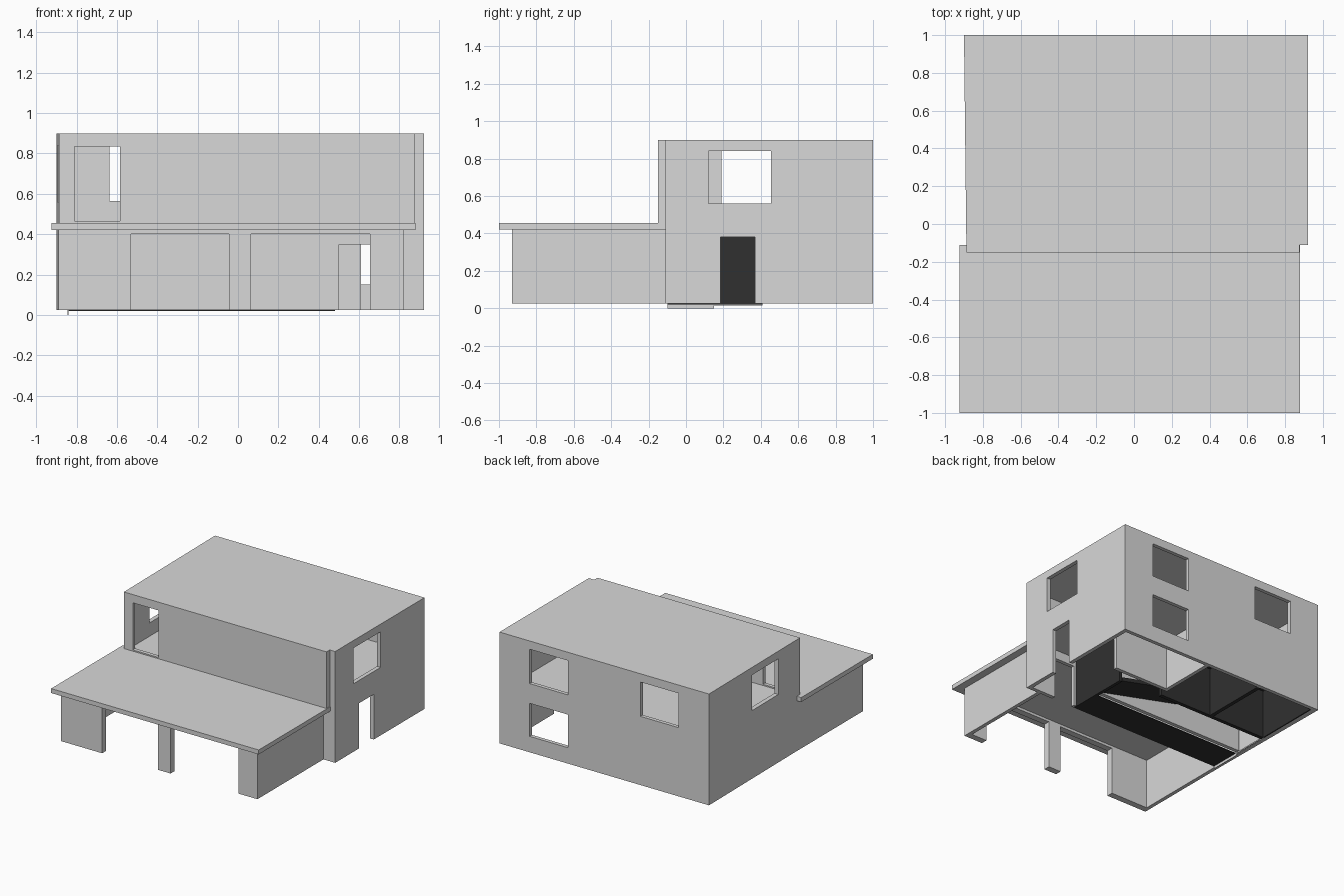
import bpy, bmesh

if "Cube" in bpy.data.objects:
    bpy.data.objects.remove(bpy.data.objects["Cube"])


def material(name, v):
    m = bpy.data.materials.new(name)
    m.diffuse_color = (v, v, v, 1)
    m.use_nodes = True
    m.node_tree.nodes["Principled BSDF"].inputs["Base Color"].default_value = m.diffuse_color
    return m


GREY = material("plaster grey", 0.69)
DARK = material("dark interior", 0.03)


def prism(name, outline, z0, z1, mat=GREY):
    """Vertical prism from a plan outline."""
    bm = bmesh.new()
    face = bm.faces.new([bm.verts.new((x, y, z0)) for x, y in outline])
    ext = bmesh.ops.extrude_face_region(bm, geom=[face])
    for v in ext["geom"]:
        if isinstance(v, bmesh.types.BMVert):
            v.co.z = z1
    bmesh.ops.recalc_face_normals(bm, faces=bm.faces)
    me = bpy.data.meshes.new(name)
    bm.to_mesh(me)
    bm.free()
    me.materials.append(mat)
    ob = bpy.data.objects.new(name, me)
    bpy.context.collection.objects.link(ob)
    return ob


def box(name, x0, x1, y0, y1, z0, z1, mat=GREY):
    return prism(name, [(x0, y0), (x1, y0), (x1, y1), (x0, y1)], z0, z1, mat)


def cut(ob, cutters):
    """Subtract the cutters, bake the result and remove them."""
    for c in cutters:
        c.hide_render = True
        m = ob.modifiers.new("cut", 'BOOLEAN')
        m.operation, m.solver, m.object = 'DIFFERENCE', 'EXACT', c
    dg = bpy.context.evaluated_depsgraph_get()
    me = bpy.data.meshes.new_from_object(ob.evaluated_get(dg))
    ob.modifiers.clear()
    ob.data = me
    for c in cutters:
        bpy.data.objects.remove(c)


# Ground storey: open below, ceiling on top
ground = prism("ground_storey", [(-.9, 1), (.922, 1), (.922, -.11), (-.88745, -.11)], .025, .455)
cut(ground, [
    box("void", -.86, .89, -.08, .97, -.1, .42),
    box("front_door", .5, .68, -.2, 0, -.1, .35),
    box("side_door", .8, 1, .185, .37, -.1, .38),
    box("back_window", .325, .66, .9, 1.1, .15, .41),
])

# Upper storey with flat roof and the projecting front
upper = prism("upper_storey", [(-.9, 1), (.922, 1), (.922, -.11), (.875, -.11),
                               (.875, -.15), (-.887, -.15)], .455, .9)
cut(upper, [
    prism("void", [(-.86, .97), (.89, .97), (.89, -.08), (.84, -.08),
                   (.84, -.12), (-.855, -.12)], .3, .865),
    box("balcony_door", -.81, -.585, -.3, -.05, .465, .835),
    box("side_window_right", .8, 1, .12, .455, .56, .84),
    box("side_window_left", -1, -.8, .125, .455, .56, .84),
    box("back_window_right", .325, .66, .9, 1.1, .565, .835),
    box("back_window_left", -.637, -.305, .9, 1.1, .565, .835),
])

# Carport roof and walls
box("carport_roof", -.925, .88, -1, -.11, .42, .455)
carport = prism("carport_walls", [(-.888, -.11), (-.888, -.93), (.82, -.93), (.82, -.11)], .025, .42)
cut(carport, [
    box("void", -.858, .79, -.88, 0, -.1, .6),
    box("opening_left", -.53, -.045, -1.1, -.8, -.1, .4),
    box("opening_right", .065, .655, -1.1, -.8, -.1, .4),
])

# Interior partitions
box("room_wall_side", .11, .14, .5, .97, .025, .42)
box("room_wall_front", .14, .61, .5, .53, .025, .42)
box("upper_partition", -.4, -.37, -.12, .19, .455, .865)
box("hall_partition", -.84, .455, .15, .18, .025, .42)

# Low end plates under the hall
box("end_plate_front", -.845, -.84, -.1, .15, 0, .025)
box("end_plate_back", -.845, -.84, .15, .41, .015, .025)

# Dark hall wall behind the side door, and front strip of floor
box("hall_wall", .455, .48, -.08, .41, .02, .42, DARK)
box("front_floor", -.84, .48, -.1, .14, .02, .0245, DARK)

# Dark back room, open below
box("back_room_front_wall", -.855, .11, .41, .44, .025, .415, DARK)
box("back_room_left_wall", -.86, -.85, .44, .97, .025, .415, DARK)
box("back_room_divider", -.38, -.35, .44, .97, .025, .415, DARK)
box("back_room_ceiling", -.85, .11, .44, .97, .41, .418, DARK)

# Dark sloping stair underside
stair = box("stair", -.84, .45, .185, .405, .03, .06, DARK)
for v in stair.data.vertices:
    if v.co.x < 0:
        v.co.z += .3
